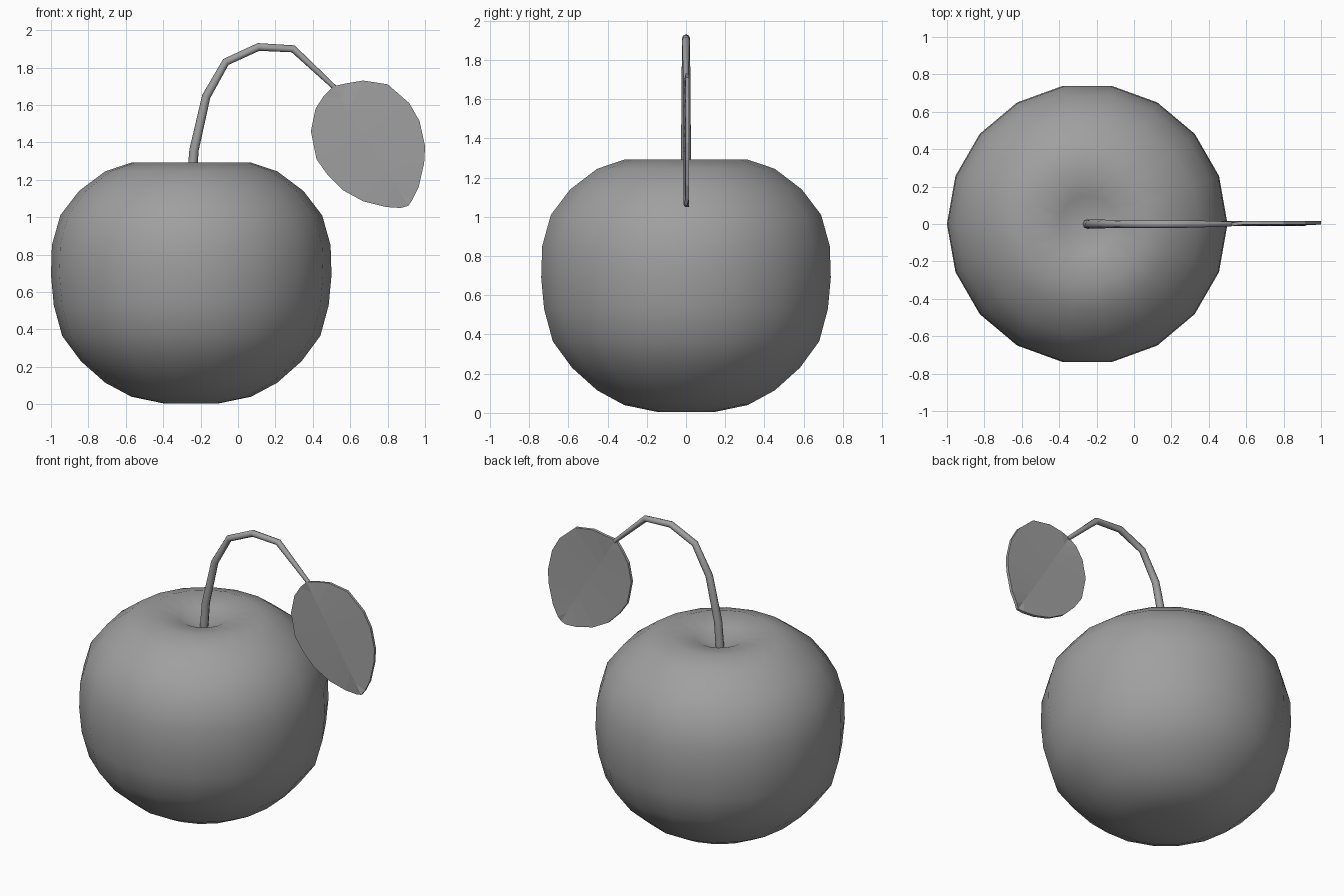
import bpy, bmesh
from math import cos, sin, tau

cube = bpy.data.objects.get("Cube")
if cube:
    bpy.data.objects.remove(cube)

grey = bpy.data.materials.new("plain_grey")
grey.use_nodes = True
colour = (0.35, 0.35, 0.35, 1)
grey.diffuse_color = colour
grey.node_tree.nodes["Principled BSDF"].inputs["Base Color"].default_value = colour


def finish(name, bm, smooth):
    bmesh.ops.recalc_face_normals(bm, faces=bm.faces[:])
    mesh = bpy.data.meshes.new(name)
    bm.to_mesh(mesh)
    bm.free()
    mesh.materials.append(grey)
    for poly in mesh.polygons:
        poly.use_smooth = smooth
    obj = bpy.data.objects.new(name, mesh)
    bpy.context.collection.objects.link(obj)
    return obj


# Fruit body: a lathed profile of (radius, height) with a dimple at the top
profile = [(0.15, 0.005), (0.32, 0.04), (0.46, 0.115), (0.59, 0.23), (0.69, 0.365),
           (0.735, 0.53), (0.75, 0.69), (0.745, 0.85), (0.70, 1.01), (0.60, 1.14),
           (0.46, 1.245), (0.32, 1.292), (0.15, 1.26)]
sides = 18
bm = bmesh.new()
rings = [[bm.verts.new((-0.25 + r * cos(tau * i / sides), r * sin(tau * i / sides), z))
          for i in range(sides)] for r, z in profile]
bottom = bm.verts.new((-0.25, 0, 0.01))
top = bm.verts.new((-0.25, 0, 1.19))
for i in range(sides):
    j = (i + 1) % sides
    for a, b in zip(rings, rings[1:]):
        bm.faces.new((a[i], a[j], b[j], b[i]))
    bm.faces.new((bottom, rings[0][j], rings[0][i]))
    bm.faces.new((top, rings[-1][i], rings[-1][j]))
finish("fruit", bm, True)

# Stem: a bent tube that tapers toward the leaf
path = [(-0.25, 1.17, 0.026), (-0.235, 1.36, 0.025), (-0.17, 1.645, 0.023),
        (-0.065, 1.83, 0.021), (0.11, 1.91, 0.021), (0.295, 1.9, 0.02),
        (0.52, 1.69, 0.013)]
curve = bpy.data.curves.new("stem", "CURVE")
curve.dimensions = "3D"
curve.bevel_depth = 1
curve.bevel_resolution = 2
curve.use_fill_caps = True
spline = curve.splines.new("POLY")
spline.points.add(len(path) - 1)
for point, (x, z, radius) in zip(spline.points, path):
    point.co = (x, 0, z, 1)
    point.radius = radius
spline.use_smooth = True
stem = bpy.data.objects.new("stem", curve)
bpy.context.collection.objects.link(stem)
curve.materials.append(grey)
bpy.context.view_layer.objects.active = stem
stem.select_set(True)
bpy.ops.object.convert(target="MESH")
bpy.ops.object.shade_smooth_by_angle(angle=1.0)
stem = bpy.context.object
stem.name = "stem"
stem.select_set(False)

# Leaf: two thin halves folded slightly along the midrib
base, tip = (0.51, 1.7), (0.91, 1.06)
outer = [(0.58, 1.715), (0.67, 1.73), (0.8, 1.71), (0.915, 1.61), (0.97, 1.515),
         (1.0, 1.38), (0.995, 1.29), (0.965, 1.16), (0.93, 1.09)]
inner = [(0.46, 1.65), (0.415, 1.58), (0.39, 1.46), (0.42, 1.31), (0.48, 1.225),
         (0.56, 1.145), (0.67, 1.085), (0.79, 1.055), (0.87, 1.05)]
count = len(outer) + 1
bm = bmesh.new()
rib = []
for i in range(count + 1):
    t = i / count
    rib.append(bm.verts.new((base[0] + (tip[0] - base[0]) * t, -0.003,
                             base[1] + (tip[1] - base[1]) * t)))
for edge in (outer, inner):
    rim = [rib[0]] + [bm.verts.new((x, 0.006, z)) for x, z in edge] + [rib[-1]]
    for i in range(count):
        corners = [rib[i], rim[i], rim[i + 1], rib[i + 1]]
        bm.faces.new(list(dict.fromkeys(corners)))
leaf = finish("leaf", bm, False)
solid = leaf.modifiers.new("thickness", "SOLIDIFY")
solid.thickness = 0.018
solid.offset = 0
